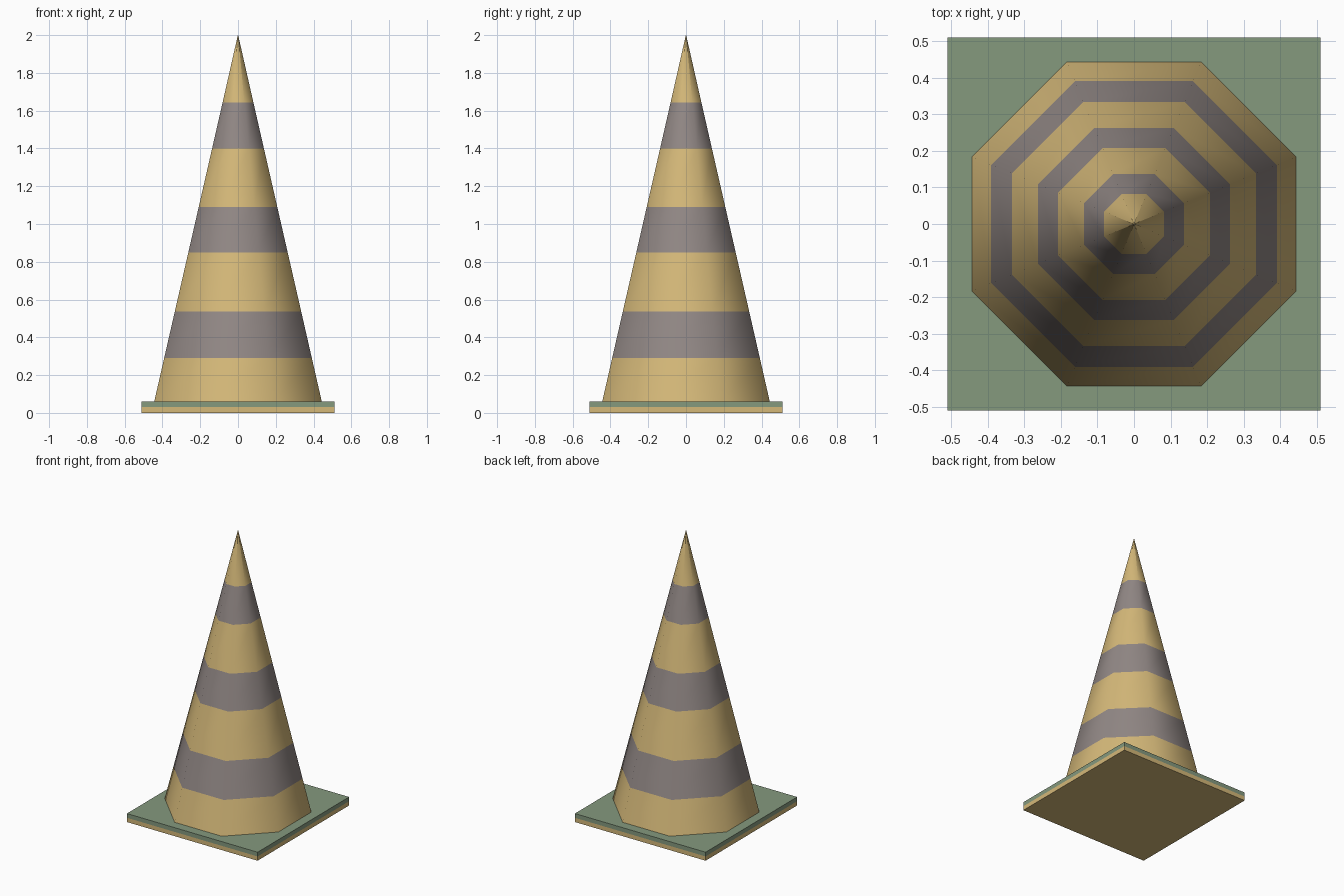
import bpy, bmesh, math

if "Cube" in bpy.data.objects:
    bpy.data.objects.remove(bpy.data.objects["Cube"])


def material(name, rgb):
    m = bpy.data.materials.new(name)
    m.diffuse_color = (*rgb, 1.0)
    m.use_nodes = True
    m.node_tree.nodes["Principled BSDF"].inputs["Base Color"].default_value = m.diffuse_color
    return m


sand = material("sand_yellow", (0.66, 0.48, 0.19))
grey = material("warm_grey", (0.285, 0.245, 0.235))
green = material("sage_green", (0.233, 0.319, 0.208))


def make_object(name, bm, mats):
    bmesh.ops.recalc_face_normals(bm, faces=bm.faces)
    mesh = bpy.data.meshes.new(name)
    bm.to_mesh(mesh)
    bm.free()
    for m in mats:
        mesh.materials.append(m)
    obj = bpy.data.objects.new(name, mesh)
    bpy.context.collection.objects.link(obj)
    return obj


# Square base: sand lower half with a green upper half
HALF = 0.51
LEVELS = [0.0, 0.03, 0.06]
bm = bmesh.new()
rings = [[bm.verts.new((sx * HALF, sy * HALF, z))
          for sx, sy in ((-1, -1), (1, -1), (1, 1), (-1, 1))] for z in LEVELS]
for lvl in range(2):
    for i in range(4):
        j = (i + 1) % 4
        f = bm.faces.new((rings[lvl][i], rings[lvl][j], rings[lvl + 1][j], rings[lvl + 1][i]))
        f.material_index = lvl
bm.faces.new(rings[0][::-1])
bm.faces.new(rings[-1]).material_index = 1
make_object("base_plate", bm, [sand, green])

# Eight-sided cone with alternating stripes, smooth shaded
SIDES, Z0, Z1, RADIUS, TIP = 8, 0.06, 2.0, 0.48, 0.001
stripe_z = [Z0, 0.29, 0.537, 0.85, 1.09, 1.40, 1.643, Z1]
bm = bmesh.new()
rings = []
for z in stripe_z:
    r = max(RADIUS * (Z1 - z) / (Z1 - Z0), TIP)
    rings.append([bm.verts.new((r * math.cos(a), r * math.sin(a), z))
                  for a in (math.tau * (i + 0.5) / SIDES for i in range(SIDES))])
for k in range(len(rings) - 1):
    for i in range(SIDES):
        j = (i + 1) % SIDES
        f = bm.faces.new((rings[k][i], rings[k][j], rings[k + 1][j], rings[k + 1][i]))
        f.material_index = k % 2
        f.smooth = True
bm.faces.new(rings[-1])
cone = make_object("striped_cone", bm, [sand, grey])
for e in cone.data.edges:  # keep the tiny tip cap from bending the shading
    if all(cone.data.vertices[v].co.z > Z1 - 0.001 for v in e.vertices):
        e.use_edge_sharp = True
